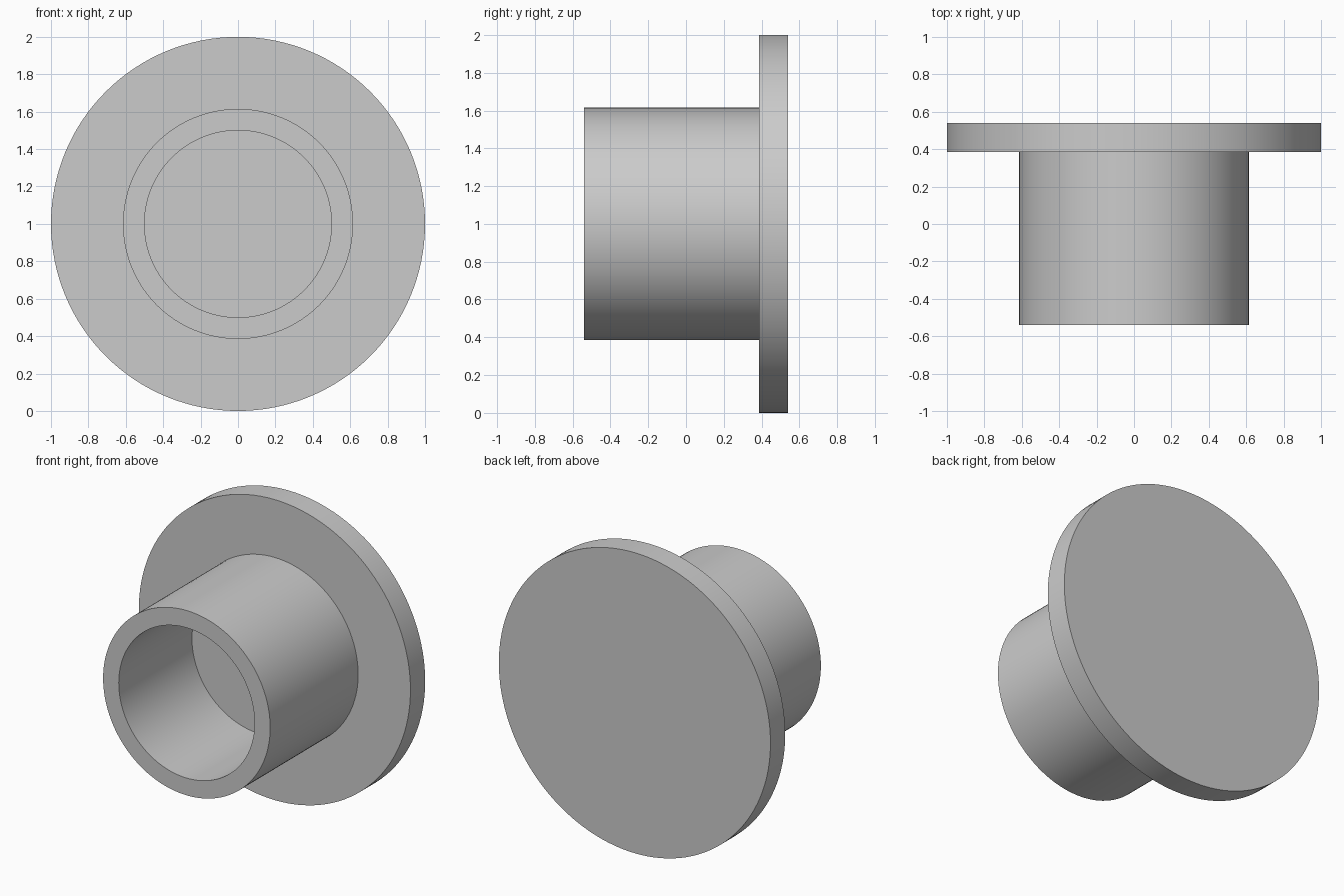
import bpy, bmesh, math
from mathutils import Vector

cube = bpy.data.objects.get("Cube")
if cube:
    bpy.data.objects.remove(cube, do_unlink=True)

SEGMENTS = 128

grey = bpy.data.materials.new("plain_grey")
grey.use_nodes = True
colour = (0.6, 0.6, 0.6, 1)
grey.diffuse_color = colour
grey.node_tree.nodes["Principled BSDF"].inputs["Base Color"].default_value = colour

# Closed half profile as (radius, y): flange back, flange rim, tube, bore, bore floor
profile = [(0, 0.54), (1, 0.54), (1, 0.385), (0.615, 0.385),
           (0.615, -0.54), (0.5, -0.54), (0.5, 0.23), (0, 0.23)]

# Turn the profile around the horizontal axis
bm = bmesh.new()
verts = [bm.verts.new((r, y, 1)) for r, y in profile]
edges = [bm.edges.new(pair) for pair in zip(verts, verts[1:])]
bmesh.ops.spin(bm, geom=verts + edges, cent=Vector((0, 0, 1)), axis=Vector((0, 1, 0)),
               angle=math.tau, steps=SEGMENTS, use_merge=False)
bmesh.ops.remove_doubles(bm, verts=bm.verts, dist=0.0001)
bmesh.ops.recalc_face_normals(bm, faces=bm.faces)

mesh = bpy.data.meshes.new("flanged_bushing")
bm.to_mesh(mesh)
bm.free()
mesh.materials.append(grey)
bushing = bpy.data.objects.new("flanged_bushing", mesh)
bpy.context.collection.objects.link(bushing)

# Smooth round walls, crisp rims
bpy.ops.object.select_all(action="DESELECT")
bushing.select_set(True)
bpy.context.view_layer.objects.active = bushing
bpy.ops.object.shade_smooth_by_angle(angle=math.radians(30))
